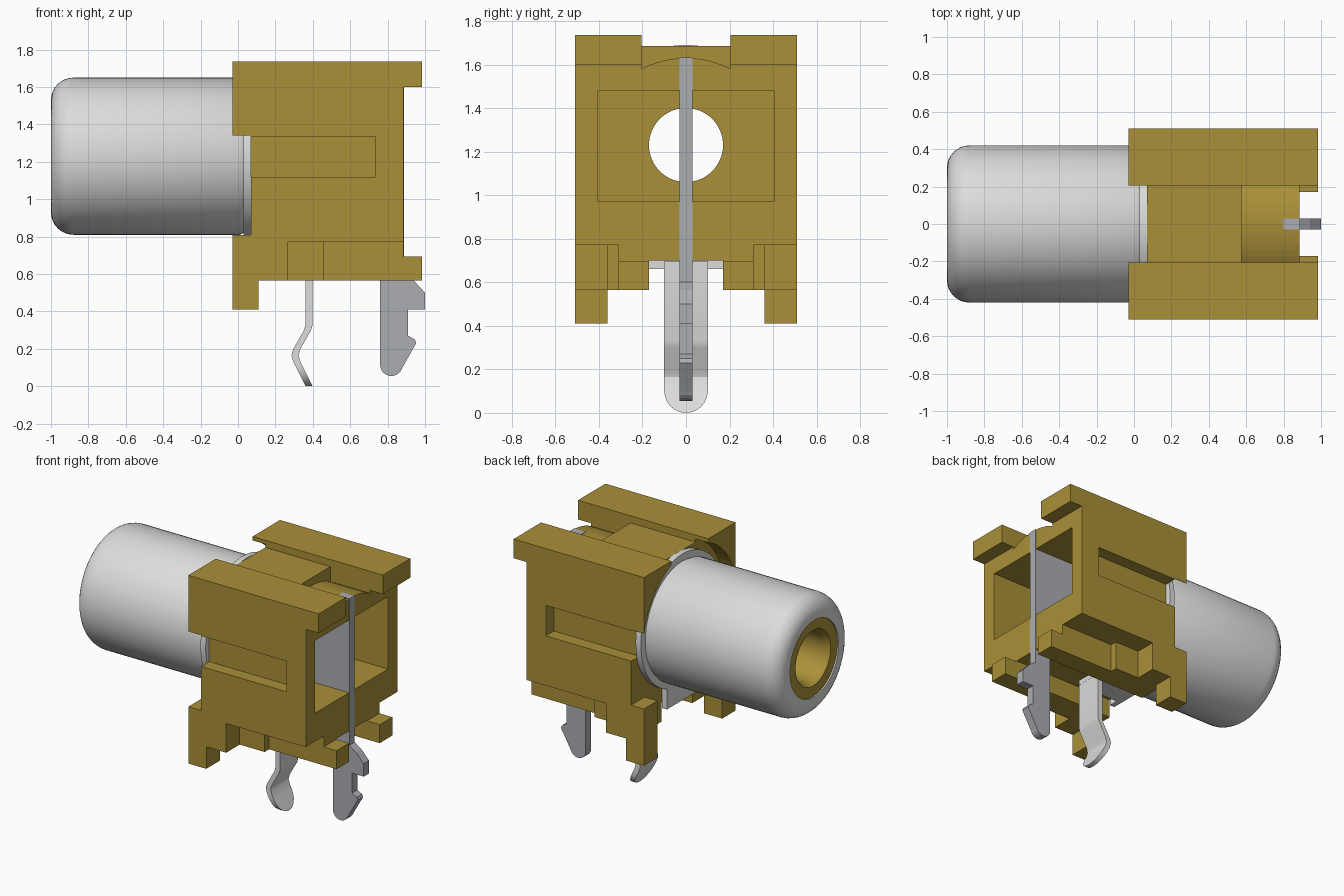
import bpy, bmesh, math

if "Cube" in bpy.data.objects:
    bpy.data.objects.remove(bpy.data.objects["Cube"])

AXIS = 1.23  # height of the barrel axis


def material(name, rgb):
    m = bpy.data.materials.new(name)
    m.diffuse_color = (*rgb, 1)
    m.use_nodes = True
    m.node_tree.nodes["Principled BSDF"].inputs["Base Color"].default_value = m.diffuse_color
    return m


GOLD = material("mustard plastic", (0.40, 0.28, 0.04))
LIGHT = material("light metal", (0.72, 0.72, 0.71))
GREY = material("grey metal", (0.41, 0.42, 0.45))


def finish(name, bm, mat):
    bmesh.ops.remove_doubles(bm, verts=bm.verts, dist=1e-5)
    bmesh.ops.recalc_face_normals(bm, faces=bm.faces)
    me = bpy.data.meshes.new(name)
    bm.to_mesh(me)
    bm.free()
    ob = bpy.data.objects.new(name, me)
    bpy.context.collection.objects.link(ob)
    me.materials.append(mat)
    return ob


def prism(name, pts, a, b, mat, plane):
    """Extrude a 2D outline from a to b; plane 'xz' goes along y, 'yz' along x."""
    place = (lambda p, t: (p[0], t, p[1])) if plane == "xz" else (lambda p, t: (t, p[0], p[1]))
    bm = bmesh.new()
    face = bm.faces.new([bm.verts.new(place(p, a)) for p in pts])
    new = bmesh.ops.extrude_face_region(bm, geom=[face])["geom"]
    shift = (0, b - a, 0) if plane == "xz" else (b - a, 0, 0)
    bmesh.ops.translate(bm, vec=shift, verts=[v for v in new if isinstance(v, bmesh.types.BMVert)])
    return finish(name, bm, mat)


def box(name, x0, x1, y0, y1, z0, z1, mat=GOLD):
    return prism(name, [(x0, z0), (x1, z0), (x1, z1), (x0, z1)], y0, y1, mat, "xz")


def circle(r, n=64):
    return [(r * math.cos(2 * math.pi * i / n), AXIS + r * math.sin(2 * math.pi * i / n)) for i in range(n)]


def revolve(name, profile, mat, n=64):
    """Closed (x, radius) profile spun about the barrel axis."""
    bm = bmesh.new()
    rings = []
    for i in range(n):
        a = 2 * math.pi * i / n
        rings.append([bm.verts.new((x, r * math.cos(a), AXIS + r * math.sin(a))) for x, r in profile])
    k = len(profile)
    for i in range(n):
        p, q = rings[i], rings[(i + 1) % n]
        for j in range(k):
            bm.faces.new((p[j], p[(j + 1) % k], q[(j + 1) % k], q[j]))
    return smooth(finish(name, bm, mat))


def smooth(ob):
    bpy.ops.object.select_all(action="DESELECT")
    ob.select_set(True)
    bpy.context.view_layer.objects.active = ob
    bpy.ops.object.shade_smooth_by_angle(angle=math.radians(30))
    return ob


def carve(ob, cutters):
    for c in cutters:
        c.hide_render = True
        m = ob.modifiers.new("cut", "BOOLEAN")
        m.operation, m.solver, m.object = "DIFFERENCE", "EXACT", c
    dg = bpy.context.evaluated_depsgraph_get()
    me = bpy.data.meshes.new_from_object(ob.evaluated_get(dg))
    ob.modifiers.clear()
    ob.data = me
    for c in cutters:
        bpy.data.objects.remove(c)


# Plastic housing carved from one block
housing = box("housing", -0.03, 0.985, -0.51, 0.51, 0.41, 1.735)
R = 0.445
arc = [(0.205 * t / 6, 1.63 - R + math.sqrt(R * R - (0.205 * t / 6) ** 2)) for t in range(-6, 7)]
cuts = [
    box("rear_gap", 0.885, 1.2, -1, 1, 0.695, 1.6),
    box("under_body", 0.11, 1.2, -1, 1, 0.2, 0.565),
    box("between_feet", -0.2, 0.2, -0.36, 0.36, 0.2, 0.565),
    prism("front_bore", circle(0.52), -0.2, 0.07, GOLD, "yz"),
    box("front_side_notch", -0.2, 0.07, -1, 1, 0.81, 1.34),
    box("front_throat", -0.2, 0.07, -0.36, 0.36, 0.2, 0.9),
    box("top_channel", -0.2, 1.2, -0.205, 0.205, 1.685, 2),
    prism("top_saddle", arc + [(0.205, 2), (-0.205, 2)], 0.575, 1.2, GOLD, "yz"),
    box("rail_gap", 0.885, 1.2, -0.205, 0.205, 1.3, 2),
    box("bottom_channel", -0.2, 1.2, -0.17, 0.17, 0.2, 0.70),
    box("rear_window", 0.30, 1.2, -0.405, 0.405, 0.97, 1.48),
    prism("through_hole", circle(0.17), -0.2, 0.6, GOLD, "yz"),
]
for s in (-1, 1):
    def side(name, x0, x1, y, z0, z1):
        return box(name, x0, x1, min(s * y, s), max(s * y, s), z0, z1)
    cuts += [side("skirt_rear", 0.46, 1.2, 0.31, 0.3, 0.77),
             side("skirt_mid", 0.265, 0.5, 0.36, 0.3, 0.77),
             side("side_slot", -0.2, 0.735, 0.42, 1.12, 1.335)]
carve(housing, cuts)

# Metal barrel with a rounded nose
nose = [(-0.88 - 0.12 * math.cos(a), 0.30 + 0.12 * math.sin(a))
        for a in [math.pi / 2 * i / 8 for i in range(9)]]
revolve("barrel_shell", [(-1, 0.27)] + nose + [(0.01, 0.42), (0.03, 0.41), (0.03, 0.27)], LIGHT)

# Plastic sleeve with a funnel mouth
revolve("barrel_insulator", [(-0.99, 0.27), (-0.99, 0.195), (-0.94, 0.17), (0.07, 0.17), (0.07, 0.27)], GOLD)

# Ground flange, its tongue and the strip leading to the pin
revolve("flange", [(0.03, 0.26), (0.03, 0.46), (0.07, 0.46), (0.07, 0.26)], LIGHT)
box("flange_tongue", 0.03, 0.068, -0.17, 0.17, 0.66, 0.85, LIGHT)
box("ground_strip", 0.06, 0.40, -0.10, 0.10, 0.66, 0.695, LIGHT)

# Kinked ground pin with a rounded tip, as (x, z) centreline
path = [(0.38, 0.67), (0.38, 0.33), (0.372, 0.30), (0.315, 0.20), (0.305, 0.165), (0.315, 0.13)]
path += [(0.315 + 0.065 * (0.13 - z) / 0.13, z) for z in (0.10, 0.075, 0.05, 0.03, 0.015, 0.006, 0.001)]
bm = bmesh.new()
rows = []
for x, z in path:
    w = 0.1 if z >= 0.1 else math.sqrt(0.01 - (0.1 - z) ** 2)
    rows.append([bm.verts.new((x + dx, s * w, z)) for dx, s in ((-0.019, -1), (0.019, -1), (0.019, 1), (-0.019, 1))])
for p, q in zip(rows, rows[1:]):
    for j in range(4):
        bm.faces.new((p[j], p[(j + 1) % 4], q[(j + 1) % 4], q[j]))
bm.faces.new(rows[0])
bm.faces.new(rows[-1])
smooth(finish("ground_pin", bm, LIGHT))

# Flat centre contact blade with a barbed solder tail
tip = [(0.82 + 0.06 * math.cos(a), 0.115 + 0.06 * math.sin(a))
       for a in [-math.pi * i / 10 - 0.3 * (1 - i / 10) for i in range(11)]]
blade = [(0.76, 0.97), (0.30, 0.97), (0.30, 1.48), (0.80, 1.48), (0.80, 1.632), (0.888, 1.632),
         (0.888, 0.60), (0.94, 0.565), (1.0, 0.50), (1.0, 0.41), (0.91, 0.41), (0.91, 0.27),
         (0.945, 0.25), (0.953, 0.23)] + tip
prism("contact_blade", blade, -0.03, 0.03, GREY, "xz")
